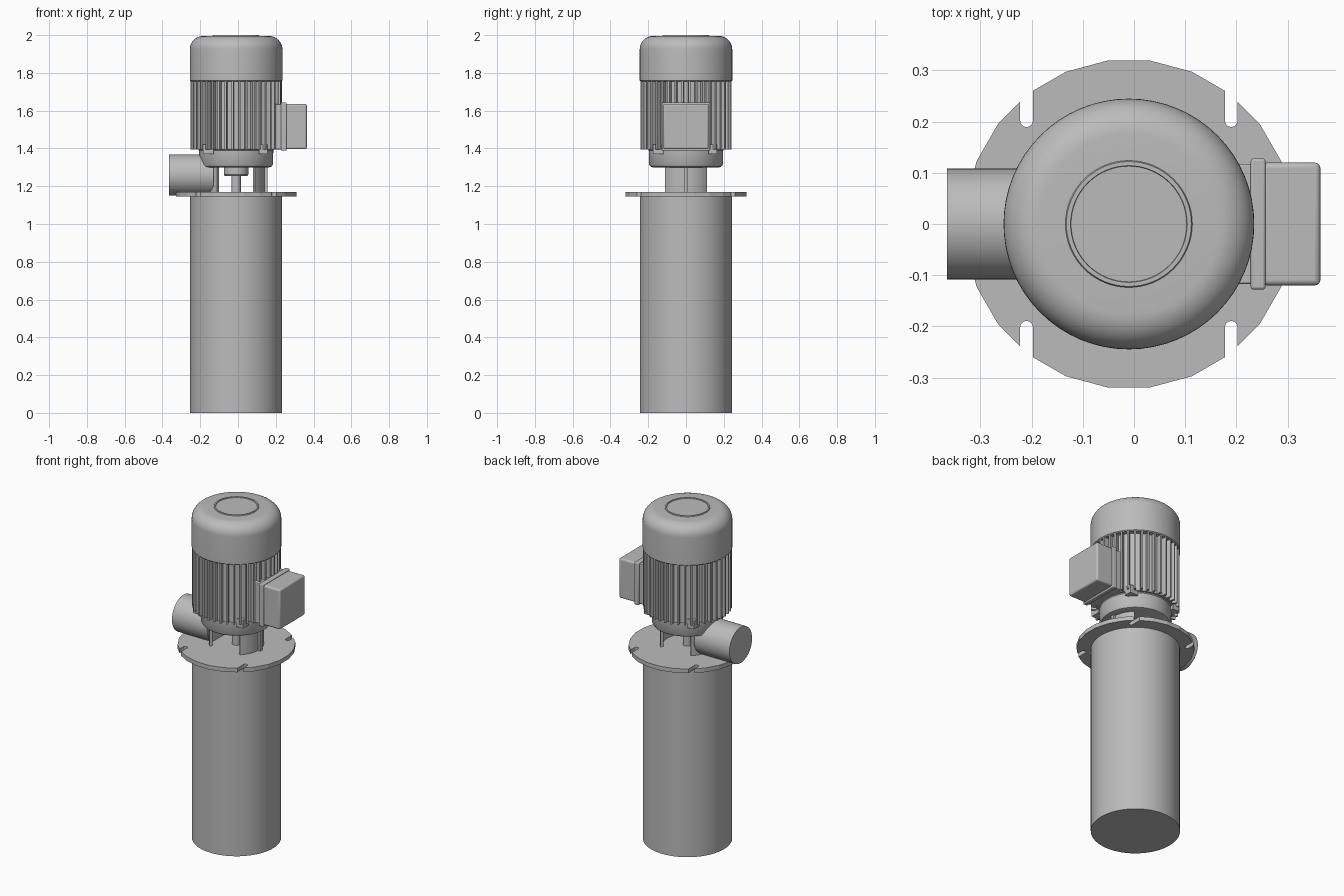
import bpy, bmesh, math
from mathutils import Matrix, Vector

if "Cube" in bpy.data.objects:
    bpy.data.objects.remove(bpy.data.objects["Cube"])

CX = -0.01  # pump axis
grey = bpy.data.materials.new("machine grey")
grey.diffuse_color = (0.5, 0.5, 0.5, 1)
grey.use_nodes = True
grey.node_tree.nodes["Principled BSDF"].inputs["Base Color"].default_value = grey.diffuse_color


def finish(name, bm, smooth=True):
    bmesh.ops.remove_doubles(bm, verts=bm.verts, dist=1e-5)
    bmesh.ops.recalc_face_normals(bm, faces=bm.faces)
    me = bpy.data.meshes.new(name)
    bm.to_mesh(me)
    bm.free()
    me.materials.append(grey)
    if smooth:
        me.shade_smooth()
        me.set_sharp_from_angle(angle=math.radians(32))
    ob = bpy.data.objects.new(name, me)
    bpy.context.collection.objects.link(ob)
    return ob


def lathe(name, profile, segs=64):
    """Revolve (radius, z) points, starting and ending on the axis."""
    bm = bmesh.new()
    vs = [bm.verts.new((r, 0, z)) for r, z in profile]
    es = [bm.edges.new(p) for p in zip(vs, vs[1:])]
    bmesh.ops.spin(bm, geom=vs + es, cent=(0, 0, 0), axis=(0, 0, 1),
                   angle=2 * math.pi, steps=segs, use_duplicate=False)
    bmesh.ops.translate(bm, verts=bm.verts, vec=(CX, 0, 0))
    return finish(name, bm)


def add_prism(bm, pts, z0, z1):
    f = bm.faces.new([bm.verts.new((x, y, z0)) for x, y in pts])
    g = bmesh.ops.extrude_face_region(bm, geom=[f])["geom"]
    bmesh.ops.translate(bm, vec=(0, 0, z1 - z0),
                        verts=[v for v in g if isinstance(v, bmesh.types.BMVert)])


def add_box(bm, lo, hi, turn=0):
    lo, hi = Vector(lo), Vector(hi)
    m = (Matrix.Translation((CX, 0, 0)) @ Matrix.Rotation(turn, 4, 'Z')
         @ Matrix.Translation((lo + hi) / 2) @ Matrix.Diagonal((*(hi - lo), 1)))
    bmesh.ops.create_cube(bm, size=1, matrix=m)


def box(name, lo, hi, bevel):
    bm = bmesh.new()
    add_box(bm, lo, hi)
    ob = finish(name, bm)
    mod = ob.modifiers.new("soft edges", 'BEVEL')
    mod.width, mod.segments = bevel, 3
    return ob


def arc(r, a0, a1, n, cx=0, cy=0):
    return [(cx + r * math.cos(math.radians(a0 + (a1 - a0) * i / n)),
             cy + r * math.sin(math.radians(a0 + (a1 - a0) * i / n))) for i in range(n + 1)]


# Immersed tube
lathe("pump_tube", [(0, 0), (0.244, 0), (0.244, 1.15), (0, 1.15)])

# Mounting flange, 24 sides, with four open slots
bm = bmesh.new()
add_prism(bm, arc(0.322, 7.5, 352.5, 23, CX), 1.145, 1.17)
flange = finish("mounting_flange", bm, False)
bm = bmesh.new()
for sx in (-1, 1):
    for sy in (-1, 1):
        x = CX + sx * 0.2
        pts = arc(0.0125, 180, 360, 8, x, 0.202) + [(x + 0.0125, 0.4), (x - 0.0125, 0.4)]
        add_prism(bm, [(px, sy * py) for px, py in pts], 1.1, 1.2)
cutter = finish("slot_cutter", bm, False)
cutter.hide_render = True
cutter.hide_viewport = True
cut = flange.modifiers.new("slots", 'BOOLEAN')
cut.operation, cut.object = 'DIFFERENCE', cutter

# Outlet pipe pointing to -x
bm = bmesh.new()
bmesh.ops.create_cone(bm, cap_ends=True, segments=48, radius1=0.108, radius2=0.108, depth=0.235,
                      matrix=Matrix.Translation((-0.2475, 0, 1.26)) @ Matrix.Rotation(math.pi / 2, 4, 'Y'))
finish("outlet_pipe", bm)

# Lantern: curved wall on each side with a middle rib
bm = bmesh.new()
for a in (0, 180):
    add_prism(bm, arc(0.15, a - 48, a + 48, 12, CX) + arc(0.135, a + 48, a - 48, 12, CX), 1.165, 1.31)
    add_box(bm, (0.14, -0.01, 1.165), (0.165, 0.01, 1.31), math.radians(a))
finish("lantern_supports", bm)

# Shaft and hub
lathe("drive_shaft", [(0, 1.16), (0.025, 1.16), (0.025, 1.27), (0, 1.27)], 32)
lathe("shaft_hub", [(0, 1.255), (0.06, 1.255), (0.065, 1.262), (0.065, 1.31), (0, 1.31)], 32)

# Motor lower bell, with rounded bottom edge, and body core
lathe("motor_bell", [(0, 1.30), (0.175, 1.30), (0.188, 1.304), (0.195, 1.316),
                     (0.197, 1.39), (0.205, 1.40), (0, 1.40)])
lathe("motor_core", [(0, 1.395), (0.212, 1.395), (0.212, 1.77), (0, 1.77)])

# Cooling fins all around, shortened above the terminal box
bm = bmesh.new()
for i in range(40):
    a = 2 * math.pi * (i + 0.5) / 40
    beside_box = math.cos(a) > 0 and abs(0.24 * math.sin(a)) < 0.125
    add_box(bm, (0.205, -0.005, 1.63 if beside_box else 1.395), (0.242, 0.005, 1.76), a)
finish("cooling_fins", bm, False)

# Four bolt lugs under the fins
bm = bmesh.new()
for i in range(4):
    add_box(bm, (0.12, 0.12, 1.37), (0.175, 0.165, 1.42), i * math.pi / 2)
finish("bolt_lugs", bm, False)

# Fan cover with rounded shoulder and ringed top
shoulder = arc(0.07, 0, 90, 10, 0.175, 1.925)
lathe("fan_cover", [(0, 1.755), (0.24, 1.755), (0.245, 1.76)] + shoulder +
      [(0.124, 1.996), (0.122, 2.0), (0.114, 2.0), (0.113, 1.996), (0, 1.996)])

# Terminal box on +x
box("terminal_box_neck", (0.19, -0.117, 1.395), (0.25, 0.117, 1.635), 0.004)
box("terminal_box_rim", (0.238, -0.128, 1.388), (0.267, 0.128, 1.643), 0.005)
box("terminal_box_lid", (0.26, -0.12, 1.396), (0.374, 0.12, 1.636), 0.01)
